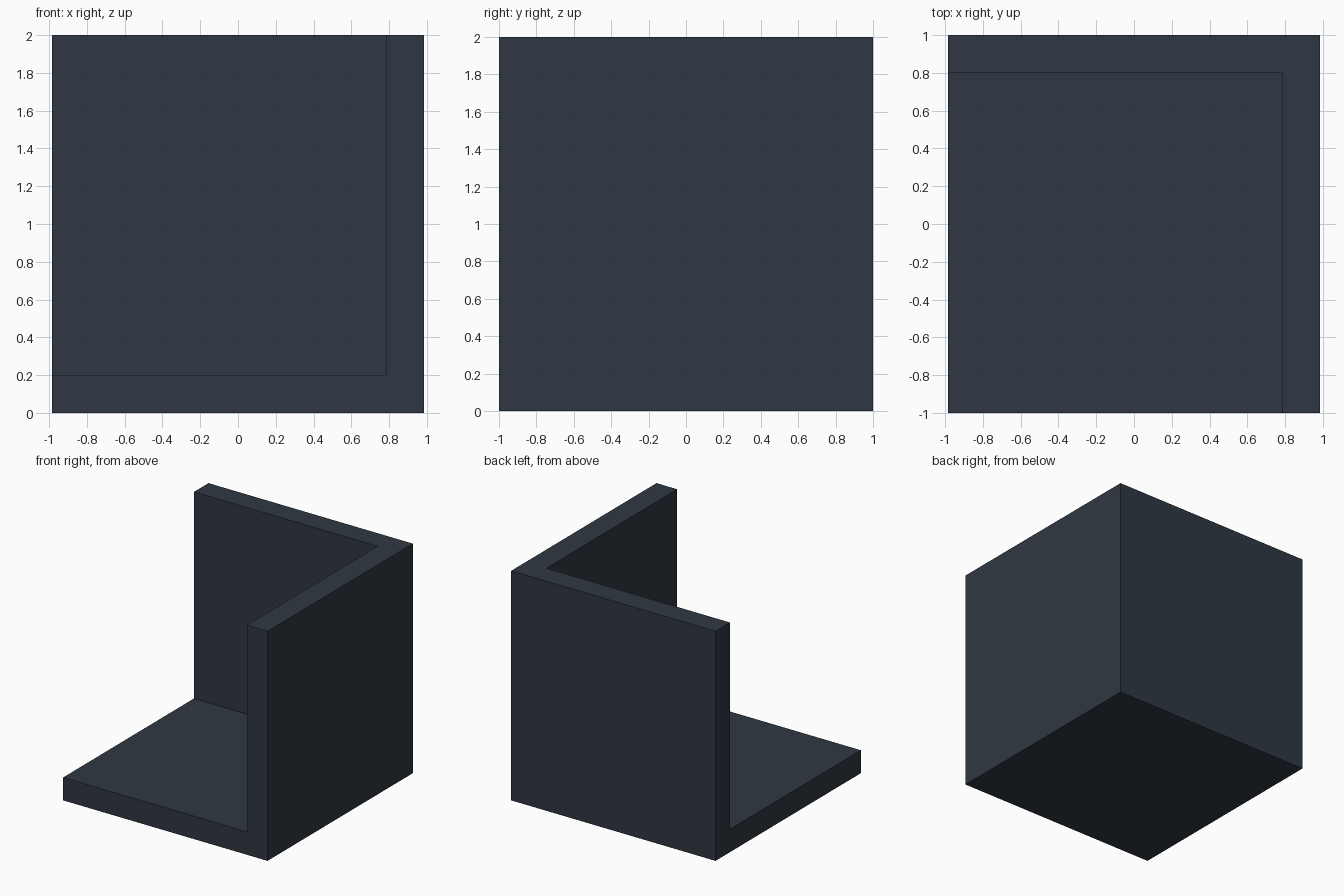
import bpy, bmesh

if "Cube" in bpy.data.objects:
    bpy.data.objects.remove(bpy.data.objects["Cube"])

# Each axis: open side, inner wall surface, closed side
AXES = [(-0.985, 0.785, 0.985), (-1.0, 0.8, 1.0), (2.0, 0.2, 0.0)]
O, M, C = 0, 1, 2
SQUARE_OUT = [(O, O), (C, O), (C, C), (O, C)]
SQUARE_IN = [(O, O), (M, O), (M, M), (O, M)]
L_RIM = [(O, C), (C, C), (C, O), (M, O), (M, M), (O, M)]

slate = bpy.data.materials.new("dark slate")
slate.diffuse_color = (0.029, 0.039, 0.054, 1)
slate.use_nodes = True
slate.node_tree.nodes["Principled BSDF"].inputs["Base Color"].default_value = slate.diffuse_color

bm = bmesh.new()


def add_face(axis, level, outline):
    """Flat face perpendicular to one axis, outlined on the other two."""
    verts = []
    for a, b in outline:
        idx = [a, b]
        idx.insert(axis, level)
        verts.append(bm.verts.new([AXES[i][idx[i]] for i in range(3)]))
    bm.faces.new(verts)


# Floor, right wall and back wall as one solid corner
for axis in range(3):
    add_face(axis, C, SQUARE_OUT)
    add_face(axis, M, SQUARE_IN)
    add_face(axis, O, L_RIM)

bmesh.ops.remove_doubles(bm, verts=bm.verts[:], dist=1e-4)
bmesh.ops.recalc_face_normals(bm, faces=bm.faces[:])
mesh = bpy.data.meshes.new("corner_block")
bm.to_mesh(mesh)
bm.free()
mesh.materials.append(slate)
bpy.context.collection.objects.link(bpy.data.objects.new("corner_block", mesh))
